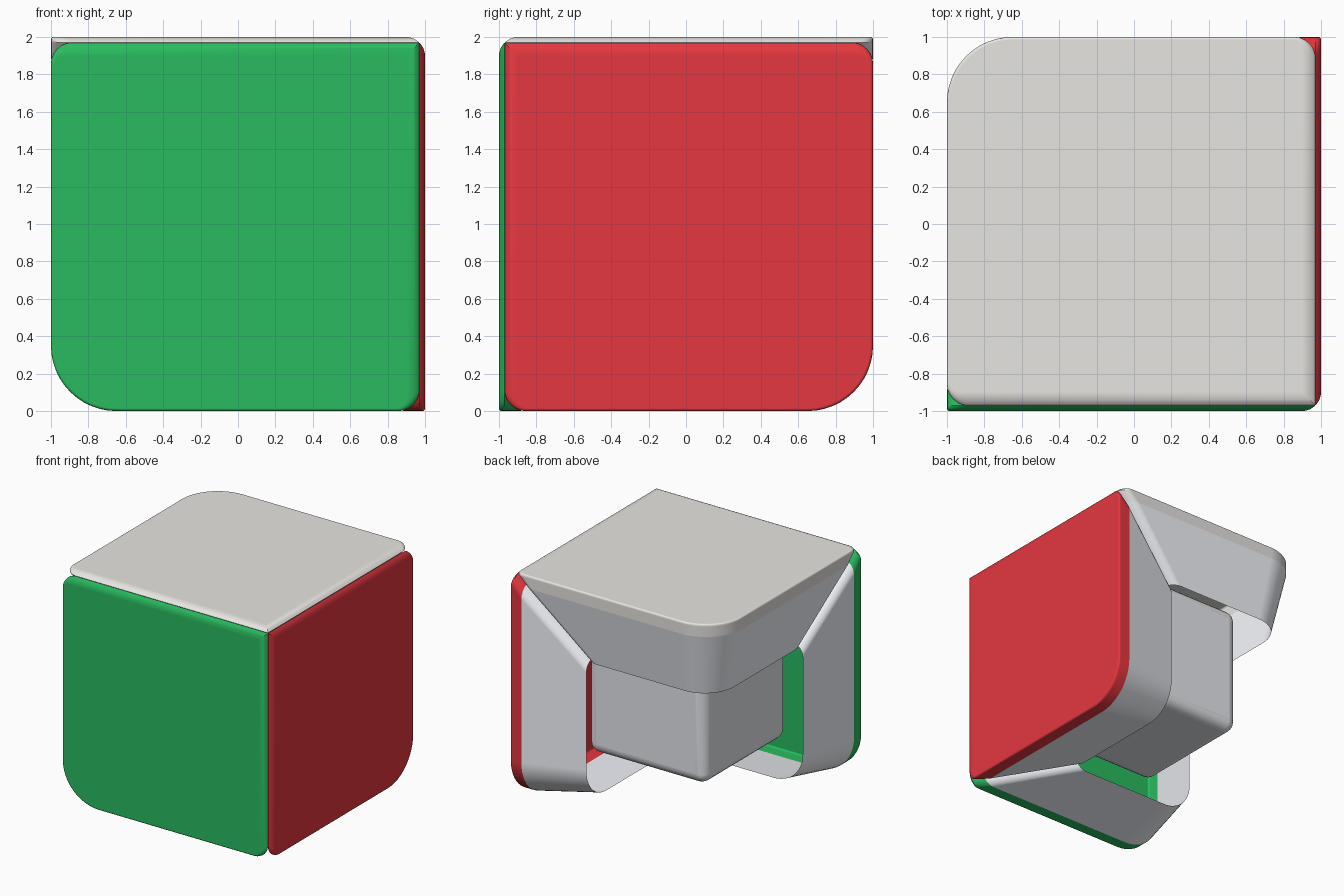
import bpy, bmesh, math
from mathutils import Vector

if "Cube" in bpy.data.objects:
    bpy.data.objects.remove(bpy.data.objects["Cube"])

# Local frame of a face piece: a, b = distance from the two inner (mitred) edges,
# d = depth below the face. Three cyclic permutations give top, front and right.
def place(a, b, d, turn):
    p = [1 - a, 1 - b, 1 - d]
    u, v, w = p[-turn:] + p[:-turn] if turn else p
    return Vector((u, -v, w + 1))

def ring(s, t, d, r_small, r_big):
    """Rounded square from s to t: sharp inner corner, two small corners, one big."""
    pts = [(s, s, d)]
    def arc(cx, cy, r, start, n):
        for i in range(n + 1):
            q = math.radians(start + 90 * i / n)
            pts.append((cx + r * math.cos(q), cy + r * math.sin(q), d))
    arc(t - r_small, s + r_small, r_small, -90, 6)
    arc(t - r_big, t - r_big, r_big, 0, 12)
    arc(s + r_small, t - r_small, r_small, 90, 6)
    return pts

def paint(ob, color):
    mat = bpy.data.materials.new(ob.name + "_color")
    mat.diffuse_color = (*color, 1)
    mat.use_nodes = True
    mat.node_tree.nodes["Principled BSDF"].inputs["Base Color"].default_value = mat.diffuse_color
    ob.data.materials.append(mat)

def smooth(ob, angle=35):
    bpy.ops.object.select_all(action='DESELECT')
    ob.select_set(True)
    bpy.context.view_layer.objects.active = ob
    bpy.ops.object.shade_smooth_by_angle(angle=math.radians(angle))
    # keep the large faces evenly lit
    wn = ob.modifiers.new("flat_faces", 'WEIGHTED_NORMAL')
    wn.keep_sharp = True
    wn.weight = 100

def shell(name, rings, turn, capped, color):
    bm = bmesh.new()
    loops = [[bm.verts.new(place(*p, turn)) for p in r] for r in rings]
    n = len(loops[0])
    if capped:
        bm.faces.new(loops[0])
    for top, low in zip(loops, loops[1:]):
        for i in range(n):
            j = (i + 1) % n
            bm.faces.new((top[i], low[i], low[j], top[j]))
    # make faces point away from the middle of the piece
    mid = place(1.05, 1.05, 0.4, turn)
    bm.normal_update()
    for f in bm.faces:
        if f.normal.dot(f.calc_center_median() - mid) < 0:
            f.normal_flip()
    me = bpy.data.meshes.new(name)
    bm.to_mesh(me)
    bm.free()
    ob = bpy.data.objects.new(name, me)
    bpy.context.collection.objects.link(ob)
    paint(ob, color)
    smooth(ob)

# Coloured cap: wide rounding to the 45 degree mitre on the inner sides,
# crisp tiny bevel on the outer sides
R, RIM, GAP, SPLIT = 0.10, 0.015, 0.002, 0.11
cap = []
for i in range(7):
    k = i / 6
    q = math.radians(45 * k)
    d = R * (1 - math.cos(q))
    s = R * (1 - math.sin(q))
    h = min(d / RIM, 1)
    inset = RIM * (1 - math.sqrt(1 - (1 - h) ** 2))
    cap.append(ring(s + GAP, 2 - inset, d, 0.05 + 0.06 * k, 0.35 - inset))
cap.append(ring(SPLIT + GAP, 2, SPLIT, 0.11, 0.35))

# Grey tapered skirt, open at the back
skirt = [ring(SPLIT + GAP, 2, SPLIT, 0.11, 0.35), ring(0.66 + GAP, 1.89, 0.66, 0.10, 0.28)]

pieces = [("top", (0.80, 0.79, 0.76)), ("front", (0.022, 0.50, 0.115)), ("right", (0.78, 0.038, 0.05))]
for (name, color), turn in zip(pieces, (0, 2, 1)):
    shell(name + "_cap", cap, turn, True, color)
    shell(name + "_skirt", skirt, turn, False, (0.92, 0.94, 0.99))

# Rounded inner core block
lo, hi = -0.61, 0.53
c = (lo + hi) / 2
bpy.ops.mesh.primitive_cube_add(size=hi - lo, location=(c, -c, 1 + c))
core = bpy.context.object
core.name = "core"
bev = core.modifiers.new("round", 'BEVEL')
bev.width, bev.segments = 0.09, 5
paint(core, (0.79, 0.81, 0.84))
smooth(core)
